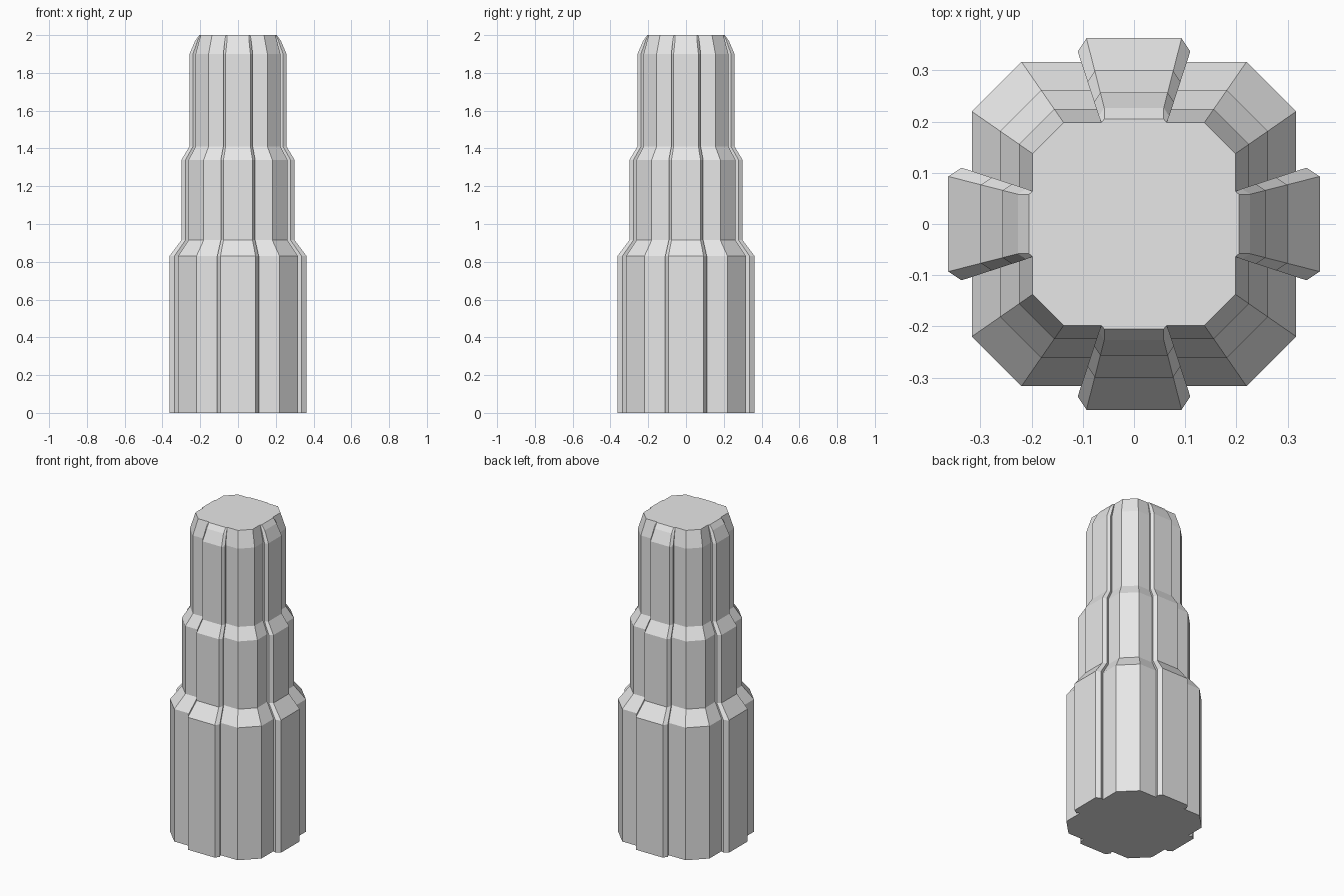
import bpy, bmesh, math

if "Cube" in bpy.data.objects:
    bpy.data.objects.remove(bpy.data.objects["Cube"])

grey = bpy.data.materials.new("light grey")
grey.diffuse_color = (0.8, 0.8, 0.8, 1)
grey.use_nodes = True
grey.node_tree.nodes["Principled BSDF"].inputs["Base Color"].default_value = grey.diffuse_color

# Cross-section: chamfered square body with four flared ribs (one side, turned four times)
half = [(0.093, 0.363), (0.110, 0.337), (0.102, 0.317), (0.220, 0.317)]
side = [(-x, y) for x, y in reversed(half)] + half
section = []
for k in range(4):
    c, s = math.cos(-k * math.pi / 2), math.sin(-k * math.pi / 2)
    section += [(x * c - y * s, x * s + y * c) for x, y in side]
section.reverse()  # anticlockwise

# Steps of the shaft: height, scale
levels = [(0, 1), (0.83, 1), (0.915, 0.825), (1.34, 0.825),
          (1.41, 0.708), (1.90, 0.708), (2.0, 0.625)]

bm = bmesh.new()
rings = []
for z, k in levels:
    ring = []
    for i, (x, y) in enumerate(section):
        zz = z
        r = max(abs(x), abs(y))
        # rib ends droop a little below the flat top
        if z == 2.0 and r > 0.32:
            zz = 1.97 if r > 0.35 else 1.98
        ring.append(bm.verts.new((x * k, y * k, zz)))
    rings.append(ring)
n = len(section)
for a, b in zip(rings, rings[1:]):
    for i in range(n):
        j = (i + 1) % n
        bm.faces.new((a[i], a[j], b[j], b[i]))
bm.faces.new(list(reversed(rings[0])))

# Top: flat body plate plus sloping rib ends
top = rings[-1]
plate = []
for k in range(4):
    g = top[k * 8:k * 8 + 8]      # corner, foot, flare, tip, tip, flare, foot, corner
    inner = []
    for foot, tip in ((g[1], g[3]), (g[6], g[4])):
        p = tip.co.copy()
        axis = 0 if abs(p.x) > abs(p.y) else 1
        p[axis] = math.copysign(0.205, p[axis])
        p.z = 2.0
        inner.append(bm.verts.new(p))
    plate += [g[0], g[1], inner[0], inner[1], g[6], g[7]]
    bm.faces.new((g[1], g[2], g[3], inner[0]))
    bm.faces.new((inner[0], g[3], g[4], inner[1]))
    bm.faces.new((inner[1], g[4], g[5], g[6]))
bm.faces.new(plate)
bmesh.ops.recalc_face_normals(bm, faces=bm.faces[:])

mesh = bpy.data.meshes.new("stepped_ribbed_shaft")
bm.to_mesh(mesh)
bm.free()
mesh.materials.append(grey)
bpy.context.collection.objects.link(bpy.data.objects.new("stepped_ribbed_shaft", mesh))
